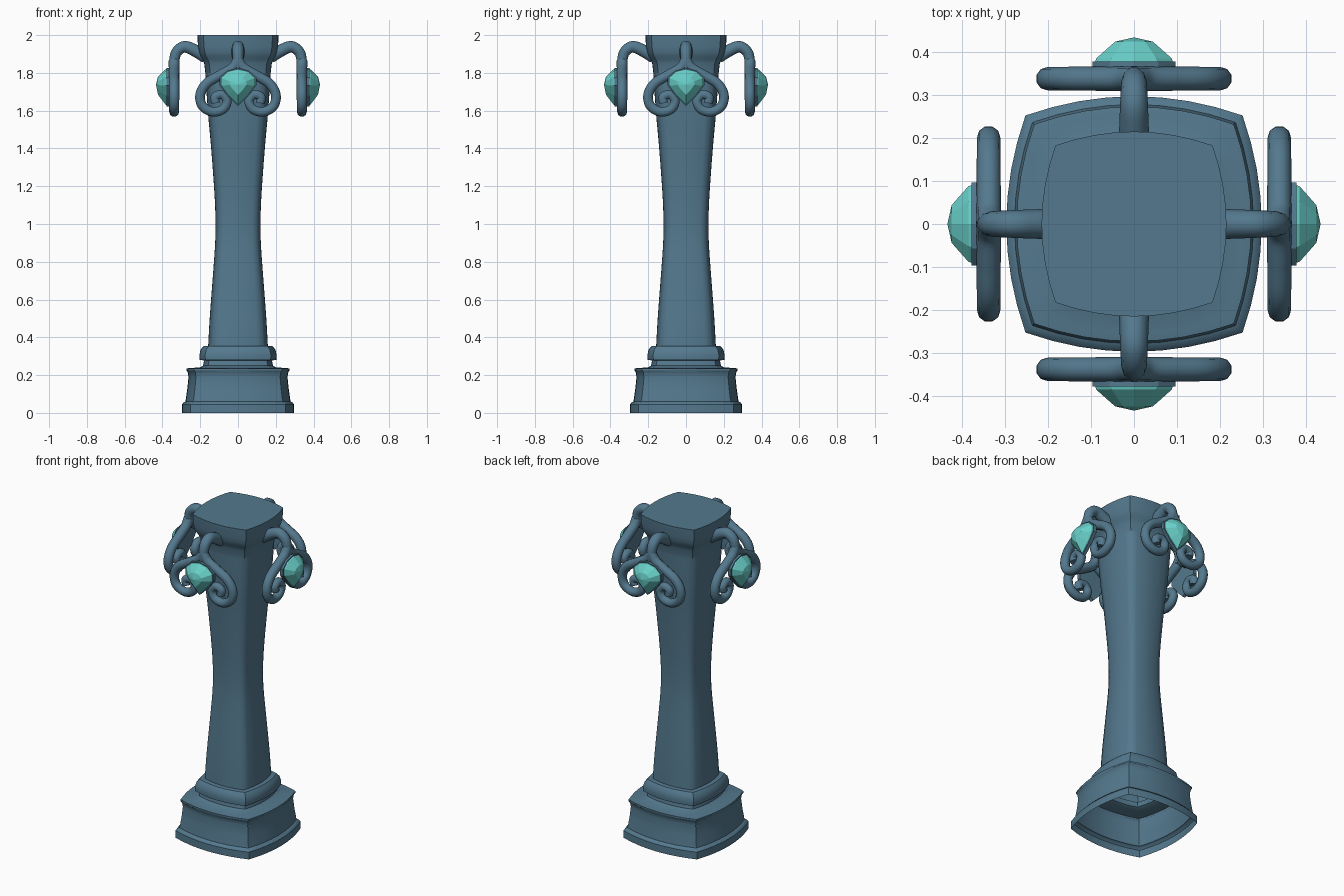
import bpy, bmesh, math
from mathutils import Vector

if "Cube" in bpy.data.objects:
    bpy.data.objects.remove(bpy.data.objects["Cube"])


def material(name, rgb):
    m = bpy.data.materials.new(name)
    m.diffuse_color = (*rgb, 1)
    m.use_nodes = True
    m.node_tree.nodes["Principled BSDF"].inputs["Base Color"].default_value = m.diffuse_color
    return m


STONE = material("slate blue", (0.088, 0.190, 0.270))
GEM = material("turquoise", (0.140, 0.620, 0.580))


def add_object(name, mesh, mat, angle=None):
    mesh.materials.clear()
    mesh.materials.append(mat)
    ob = bpy.data.objects.new(name, mesh)
    bpy.context.collection.objects.link(ob)
    if angle:
        bpy.ops.object.select_all(action='DESELECT')
        ob.select_set(True)
        bpy.context.view_layer.objects.active = ob
        bpy.ops.object.shade_smooth_by_angle(angle=math.radians(angle))
    return ob


def spline(points, steps=6):
    """Catmull-Rom curve through the points."""
    p = [Vector(q) for q in points]
    p = [2 * p[0] - p[1]] + p + [2 * p[-1] - p[-2]]
    out = []
    for a, b, c, d in zip(p, p[1:], p[2:], p[3:]):
        for i in range(steps):
            t = i / steps
            out.append(0.5 * (2 * b + (c - a) * t + (2 * a - 5 * b + 4 * c - d) * t * t
                              + (3 * b - a - 3 * c + d) * t ** 3))
    return out + [p[-2]]


def bowed_square(half, n=8, c=0.85):
    """Square outline with outward-bowed sides; half = mid-side distance."""
    pts = []
    for k in range(4):
        for i in range(n):
            u = -1 + 2 * i / n
            x, y = c * u * half, -(c + (1 - c) * (1 - u * u)) * half
            for _ in range(k):
                x, y = -y, x
            pts.append((x, y))
    return pts


def loft(name, profile, angle, cap_top=False):
    bm = bmesh.new()
    rings = [[bm.verts.new((x, y, z)) for x, y in bowed_square(h)] for h, z in profile]
    for lo, hi in zip(rings, rings[1:]):
        n = len(lo)
        for i in range(n):
            j = (i + 1) % n
            bm.faces.new((lo[i], lo[j], hi[j], hi[i]))
    if cap_top:
        bm.faces.new(rings[-1])
    me = bpy.data.meshes.new(name)
    bm.to_mesh(me)
    bm.free()
    return add_object(name, me, STONE, angle)


def tube(name, points, r0, r1):
    cu = bpy.data.curves.new(name, 'CURVE')
    cu.dimensions = '3D'
    cu.bevel_depth = 1.0
    cu.bevel_resolution = 3
    cu.use_fill_caps = True
    path = spline(points)
    sp = cu.splines.new('POLY')
    sp.points.add(len(path) - 1)
    for i, (pt, co) in enumerate(zip(sp.points, path)):
        pt.co = (*co, 1)
        pt.radius = r0 + (r1 - r0) * i / (len(path) - 1)
    tmp = bpy.data.objects.new("tmp", cu)
    bpy.context.collection.objects.link(tmp)
    dg = bpy.context.evaluated_depsgraph_get()
    me = bpy.data.meshes.new_from_object(tmp.evaluated_get(dg))
    bpy.data.objects.remove(tmp)
    return add_object(name, me, STONE, 50)


# Base mouldings, hollow underneath
loft("plinth", [(0.297, 0), (0.297, 0.045), (0.288, 0.056), (0.278, 0.06), (0.268, 0.13),
                (0.262, 0.19), (0.266, 0.215), (0.273, 0.225), (0.273, 0.235),
                (0.255, 0.238), (0.205, 0.24), (0.185, 0.25), (0.18, 0.278)], 35)
loft("collar", [(0.18, 0.278), (0.203, 0.28), (0.205, 0.305), (0.198, 0.335),
                (0.183, 0.353), (0.158, 0.355)], 40)

# Waisted shaft
shaft = spline([(0.158, 0.355), (0.150, 0.5), (0.135, 0.7), (0.122, 0.88), (0.119, 1.0),
                (0.124, 1.15), (0.142, 1.4), (0.160, 1.6), (0.173, 1.8)], 3)
loft("shaft", [tuple(p) for p in shaft], 60)

# Flared cap slab
loft("cap", [(0.173, 1.80), (0.179, 1.85), (0.188, 1.872), (0.200, 1.89), (0.207, 1.91),
             (0.212, 1.94), (0.215, 2.0)], 40, cap_top=True)

# Front ornament: hanging stem, two scrolls, gem on a backing plate
Y = -0.338
parts = [tube("stem", [(0, -0.17, 1.885), (0, -0.235, 1.922), (0, -0.285, 1.938),
                       (0, -0.325, 1.91), (0, Y, 1.86), (0, Y, 1.825)], 0.036, 0.026)]
scroll = [(0, 1.865), (0.03, 1.825), (0.09, 1.79), (0.165, 1.745), (0.2, 1.685),
          (0.188, 1.625), (0.135, 1.594), (0.08, 1.607), (0.058, 1.65), (0.085, 1.685),
          (0.122, 1.672), (0.118, 1.64)]
for side, s in (("left", -1), ("right", 1)):
    parts.append(tube(side + "_scroll", [(s * x, Y, z) for x, z in scroll], 0.029, 0.024))

# Pointed gem outline: (x, z) around its centre
half = [(0, -0.105), (0.05, -0.055), (0.088, -0.005), (0.088, 0.035), (0.052, 0.068)]
outline = half + [(0, 0.08)] + [(-x, z) for x, z in half[:0:-1]]
CZ = 1.738


def faceted(name, layers, mat, tip=None):
    bm = bmesh.new()
    rings = [[bm.verts.new((x * k, y, CZ + z * k)) for x, z in outline] for k, y in layers]
    n = len(outline)
    for a, b in zip(rings, rings[1:]):
        for i in range(n):
            bm.faces.new((a[i], a[(i + 1) % n], b[(i + 1) % n], b[i]))
    bm.faces.new(rings[0])
    if tip is None:
        bm.faces.new(rings[-1])
    else:
        t = bm.verts.new((0, tip, CZ))
        for i in range(n):
            bm.faces.new((rings[-1][i], rings[-1][(i + 1) % n], t))
    bmesh.ops.recalc_face_normals(bm, faces=bm.faces[:])
    me = bpy.data.meshes.new(name)
    bm.to_mesh(me)
    bm.free()
    return add_object(name, me, mat)


parts.append(faceted("gem_plate", [(1.1, -0.357), (1.1, -0.378)], STONE))
parts.append(faceted("gem", [(1.03, -0.376), (1.0, -0.385), (0.5, -0.424)], GEM, -0.434))

# Repeat the ornament on the other three sides
for k, side in enumerate(("right", "back", "left"), 1):
    for p in parts:
        c = p.copy()
        c.name = side + "_side_" + p.name
        c.rotation_euler.z = k * math.pi / 2
        bpy.context.collection.objects.link(c)
for p in parts:
    p.name = "front_side_" + p.name
